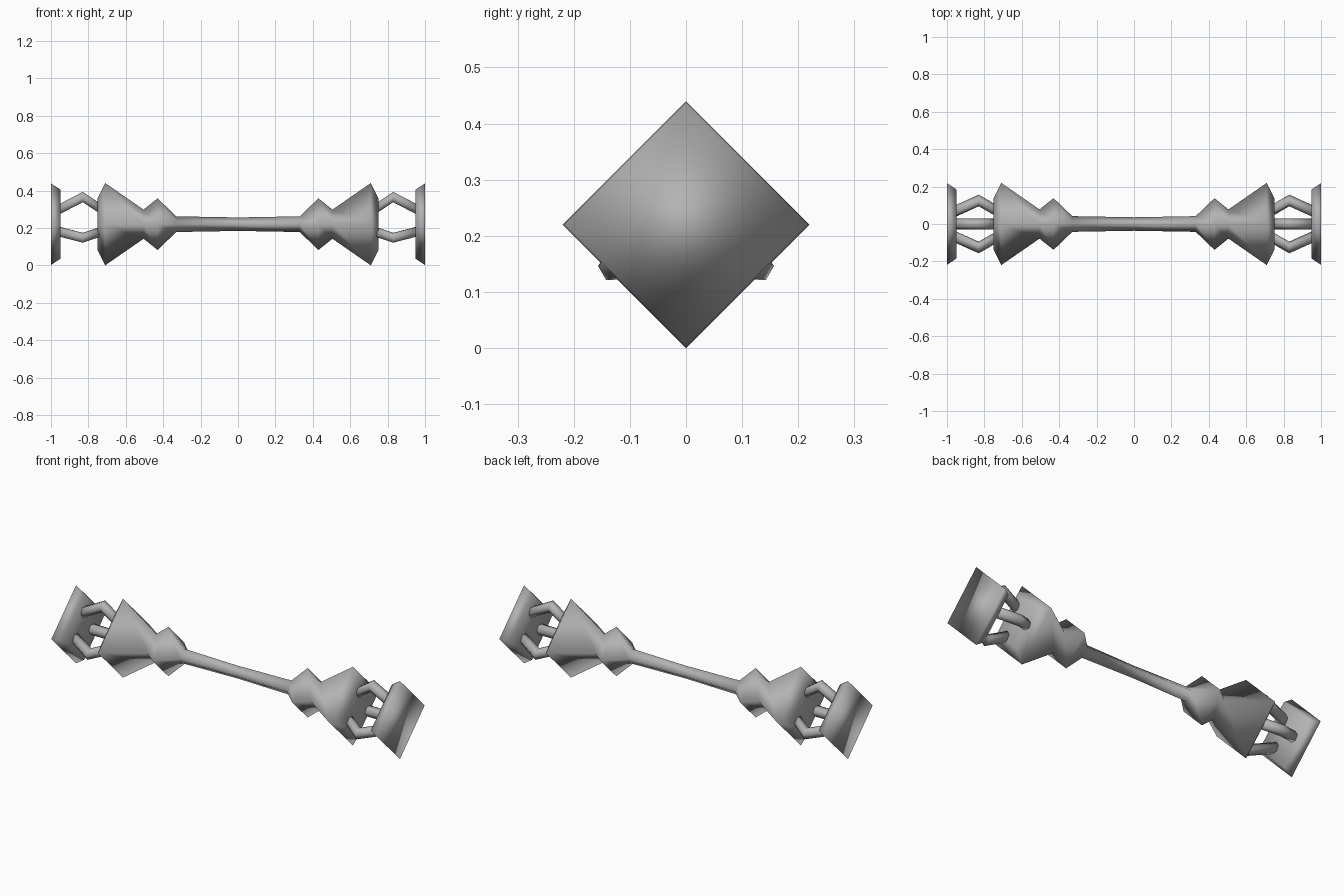
import bpy, bmesh, math
from mathutils import Vector

if "Cube" in bpy.data.objects:
    bpy.data.objects.remove(bpy.data.objects["Cube"])

CZ = 0.22  # height of the long axis

grey = bpy.data.materials.new("mid_grey")
grey.diffuse_color = (0.45, 0.45, 0.45, 1)
grey.use_nodes = True
grey.node_tree.nodes["Principled BSDF"].inputs["Base Color"].default_value = grey.diffuse_color


def finish(name, bm):
    bmesh.ops.recalc_face_normals(bm, faces=bm.faces)
    for f in bm.faces:
        f.smooth = True
    mesh = bpy.data.meshes.new(name)
    bm.to_mesh(mesh)
    bm.free()
    mesh.materials.append(grey)
    ob = bpy.data.objects.new(name, mesh)
    bpy.context.collection.objects.link(ob)


def skin(bm, rings):
    """Bridge a list of vertex rings and close both ends."""
    n = len(rings[0])
    for a, b in zip(rings, rings[1:]):
        for i in range(n):
            j = (i + 1) % n
            bm.faces.new((a[i], a[j], b[j], b[i]))
    bm.faces.new(rings[0])
    bm.faces.new(rings[-1])


def lathe(name, profile, sides=4):
    """Diamond-section body along x from (x, radius) pairs."""
    bm = bmesh.new()
    rings = []
    for x, r in profile:
        angles = [2 * math.pi * i / sides for i in range(sides)]
        rings.append([bm.verts.new((x, r * math.cos(t), CZ + r * math.sin(t)))
                      for t in angles])
    skin(bm, rings)
    finish(name, bm)


def strut(name, s, angle, sides=6, rad=0.029):
    """Bent bar between the flared head and the end cap."""
    out = Vector((0, math.cos(angle), math.sin(angle)))
    side = Vector((0, -math.sin(angle), math.cos(angle)))
    bm = bmesh.new()
    rings = []
    for x, r in ((0.74, 0.085), (0.83, 0.145), (0.955, 0.08)):
        c = Vector((s * x, 0, CZ)) + out * r
        rings.append([bm.verts.new(c + out * rad * math.cos(t) * 1.1 + side * rad * math.sin(t))
                      for t in (2 * math.pi * (i + 0.5) / sides for i in range(sides))])
    skin(bm, rings)
    finish(name, bm)


# handle with knobs and flared heads at both ends
half = [(0.33, 0.042), (0.43, 0.138), (0.505, 0.078), (0.71, 0.22), (0.75, 0.14)]
lathe("handle", [(-x, r) for x, r in reversed(half)] + [(0, 0.036)] + half)

# end caps and the three struts carrying each
for label, s in (("left", -1), ("right", 1)):
    lathe(label + "_end_cap", [(s * 0.95, 0.185), (s * 1.0, 0.218)])
    for k, deg in enumerate((90, 210, 330)):
        strut(f"{label}_strut_{k + 1}", s, math.radians(deg))
